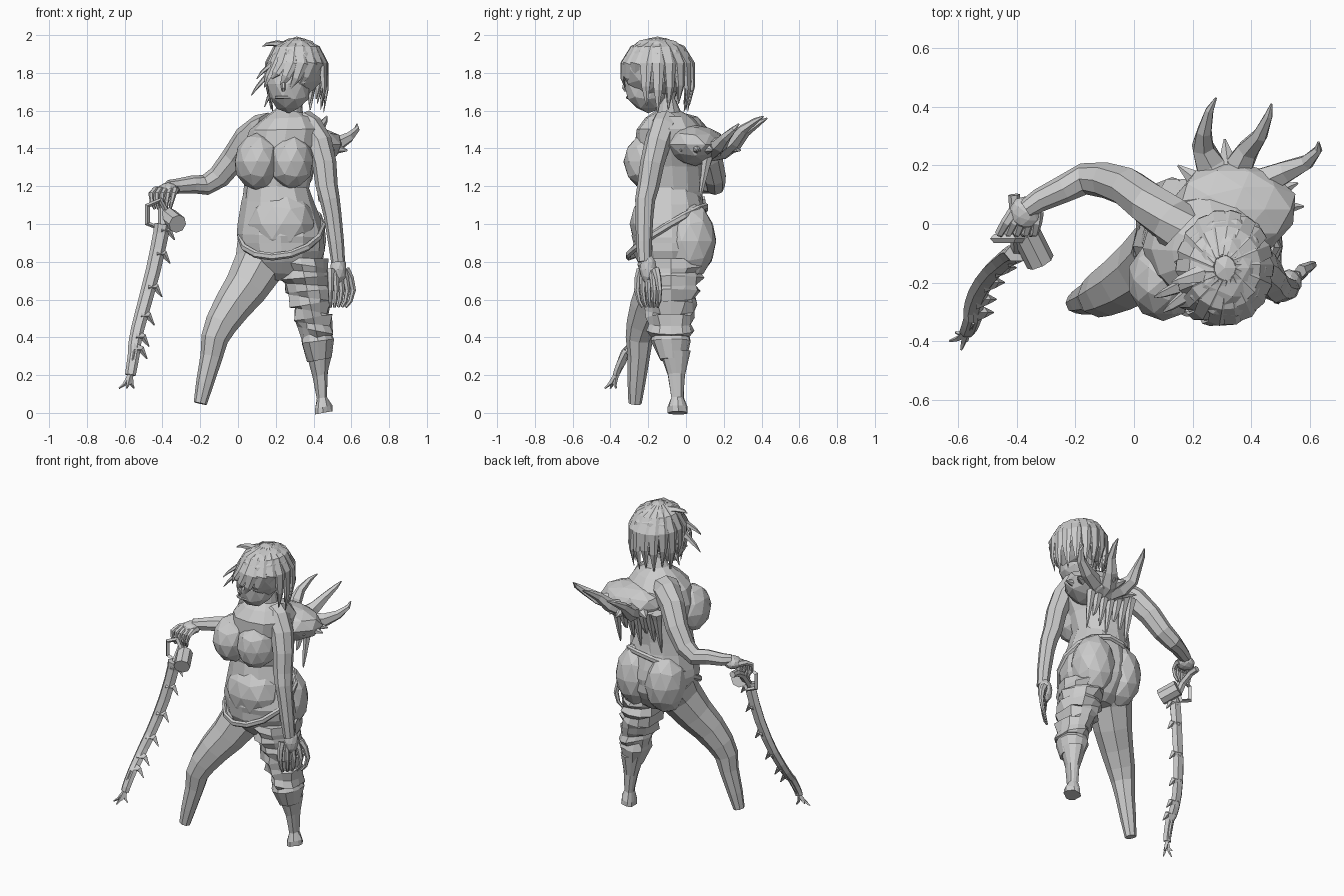
import bpy
import bmesh
import math
import random
from mathutils import Vector

random.seed(4)
if "Cube" in bpy.data.objects:
    bpy.data.objects.remove(bpy.data.objects["Cube"])

clay = bpy.data.materials.new("grey_clay")
clay.use_nodes = True
clay.diffuse_color = (.6, .6, .6, 1)
clay.node_tree.nodes["Principled BSDF"].inputs["Base Color"].default_value = clay.diffuse_color

X, Y, Z = Vector((1, 0, 0)), Vector((0, 1, 0)), Vector((0, 0, 1))


def finish(name, bm):
    bmesh.ops.recalc_face_normals(bm, faces=bm.faces)
    mesh = bpy.data.meshes.new(name)
    bm.to_mesh(mesh)
    bm.free()
    mesh.materials.append(clay)
    part = bpy.data.objects.new(name, mesh)
    bpy.context.collection.objects.link(part)


def circle(sides):
    angles = [math.tau * i / sides for i in range(sides)]
    return [(math.cos(angle), math.sin(angle)) for angle in angles]


def smooth(points, steps):
    """Ease a curve through the points, adding steps between them."""
    points = [Vector(point) for point in points]
    curve = []
    for i in range(len(points) - 1):
        start, end = points[i], points[i + 1]
        leaving = (end - points[max(i - 1, 0)]) / 2
        arriving = (points[min(i + 2, len(points) - 1)] - start) / 2
        for step in range(steps):
            t = step / steps
            curve.append((start + leaving * t).lerp(end - arriving * (1 - t), t))
    return curve + [points[-1]]


def skin(name, rings, closed=False):
    """Join rings of points into one faceted surface."""
    bm = bmesh.new()
    loops = [[bm.verts.new(point) for point in ring] for ring in rings]
    pairs = list(zip(loops, loops[1:]))
    if closed:
        pairs.append((loops[-1], loops[0]))
    else:
        bm.faces.new(loops[0])
        bm.faces.new(loops[-1])
    for low, high in pairs:
        for i in range(len(low)):
            bm.faces.new((low[i - 1], low[i], high[i], high[i - 1]))
    finish(name, bm)


def stack(name, foot, head, widths, depth, steps=2, rough=.006):
    """Level ellipses on an axis from foot to head, with a half width at each height."""
    bottom, top = min(widths), max(widths)
    sections = []
    for height, width in widths.items():
        centre = Vector(foot).lerp(Vector(head), (height - bottom) / (top - bottom))
        sections.append((centre.x, centre.y, height, width))
    rings = []
    for x, y, height, width in smooth(sections, steps):
        tilt = random.uniform(-rough, rough) * 2
        ring = []
        for c, s in circle(12):
            reach = width + random.uniform(-rough, rough)
            ring.append((x + reach * c, y + reach * depth * s, height + tilt * c))
        rings.append(ring)
    skin(name, rings)


def tube(name, points, root, tip, hint=X, sides=6, flat=1, steps=2, power=1, closed=False):
    """Limb along a path, tapering from root radius to tip radius."""
    path = smooth(points, steps)
    last = len(path) - 1
    rings = []
    for i, point in enumerate(path):
        before = path[i - 1] if closed else path[max(i - 1, 0)]
        after = path[(i + 1) % len(path)] if closed else path[min(i + 1, last)]
        along = (after - before).normalized()
        u = (hint - along * hint.dot(along)).normalized()
        v = along.cross(u) * flat
        radius = root + (tip - root) * (i / last) ** power
        rings.append([point + radius * (u * c + v * s) for c, s in circle(sides)])
    skin(name, rings, closed)


def blob(name, centre, size, rough=.03):
    bm = bmesh.new()
    bmesh.ops.create_icosphere(bm, subdivisions=2, radius=1)
    for vert in bm.verts:
        bump = 1 + random.uniform(-rough, rough)
        vert.co = Vector(c + s * bump * n for c, s, n in zip(centre, size, vert.co))
    finish(name, bm)


def hand(side, palm, size, across, bend, curl):
    """Palm with a row of bent, tapering fingers."""
    palm, bend, curl = Vector(palm), Vector(bend), Vector(curl)
    blob(side + "_palm", palm, size)
    for i in range(-2, 3):
        knuckle = palm + across * i * .02
        spread = across * i * .01
        tube(side + "_finger", [knuckle, knuckle + bend + spread, knuckle + curl], .022, .008, across)


# Torso
stack("hips", (.24, -.07), (.21, -.08), {.7: .1, .8: .2, .9: .23, 1: .22, 1.2: .17}, .9)
stack("chest", (.19, -.06), (.29, -.1), {1.1: .17, 1.3: .18, 1.5: .2, 1.6: .07, 1.7: .06}, .9)
blob("belly", (.23, -.16, 1), (.18, .14, .18))
for side, x, buttock in (("right", .1, .13), ("left", .28, .34)):
    blob(side + "_breast", (x, -.19, 1.33), (.12, .14, .15))
    blob(side + "_buttock", (buttock, .02, .91), (.13, .14, .2))

# Slack waistband, low at the front
band = [(.23 + .22 * c, -.1 + .21 * s, .96 + .13 * s + .03 * c) for c, s in circle(14)]
tube("waistband", band, .02, .02, Z, flat=.7, steps=1, closed=True)

# Right leg striding out, left leg in a creased trouser leg and cuff
tube("right_leg", [(.14, -.07, .84), (.04, -.15, .66), (-.09, -.23, .47), (-.14, -.25, .3),
                   (-.2, -.27, .05)], .16, .035, Y, 8, power=.75)
creases = {}
for i in range(13):
    height = .4 + .035 * i
    creases[height] = .08 + .005 * i + .01 * (i % 2)
stack("trouser_leg", (.42, -.08), (.33, -.08), creases, 1.2, 1, .014)
stack("trouser_cuff", (.43, -.07), (.42, -.08), {.28: .06, .38: .09, .42: .08}, 1.2, 1)
stack("left_shin", (.45, -.04), (.43, -.06), {0: .045, .03: .045, .08: .03, .2: .04, .33: .07}, 1.2, 1)

# Arms and hands
tube("left_arm", [(.34, -.1, 1.53), (.43, -.15, 1.43), (.47, -.2, 1.2), (.5, -.22, 1.05),
                  (.53, -.22, .8)], .08, .037, Y, 8)
tube("right_arm", [(.16, -.02, 1.5), (.05, .07, 1.45), (-.1, .15, 1.25), (-.24, .12, 1.21),
                   (-.37, .05, 1.2)], .09, .033, Y, 8)
hand("left", (.53, -.2, .76), (.045, .045, .08), X + Y, (.02, 0, -.11), (0, .01, -.2))
hand("right", (-.37, .04, 1.18), (.055, .055, .04), X, (-.03, -.07, -.02), (-.03, -.06, -.1))

# Weapon: drum, guard, grip, toothed blade and claw tip
tube("grip_drum", [(-.37, -.03, 1.04), (-.32, -.13, 1)], .05, .05, Z, 8)
guard = [(-.43 + .06 * c, -.05, 1.05 + .08 * s) for c, s in circle(5)]
tube("hand_guard", guard, .015, .015, Y, 4, steps=1, closed=True)
tube("grip", [(-.41, .1, 1.13), (-.4, -.02, 1.08), (-.4, -.1, .95)], .02, .025)
spine = [(-.4, -.1, 1), (-.45, -.13, .75), (-.53, -.23, .45), (-.55, -.32, .32), (-.57, -.37, .2)]
tube("blade", spine, .043, .028, flat=.7, steps=3)
for root in smooth(spine, 4)[1:-5:2]:
    tube("blade_tooth", [root, root + X * .04, root + X * .07 - Z * .05], .035, .003, Y, 4, steps=1)
for i in range(-2, 3):
    tip = Vector(spine[-1]) + Vector((.02 * i - .02, .03 * (i % 3) - .06, .02 * (i % 2) - .07))
    tube("blade_claw", [spine[-2], spine[-1], tip], .025, .004, Y, 4)

# Growth on the back with curved horns, side spikes and hanging shreds
core = Vector((.34, .05, 1.42))
blob("back_growth", core, (.21, .16, .11), .06)
for tip in ((.28, .43, 1.56), (.47, .41, 1.57), (.63, .28, 1.53)):
    tip = Vector(tip)
    reach = tip - core
    base = core + Vector((reach.x * .5 - .05, reach.y * .4, -.02))
    middle = tip - Vector((.04, reach.y * .3, .07))
    tube("back_horn", [core, base, middle, tip], .1, .004, Z, power=.7)
for tip in ((.31, .29), (.37, .27), (.56, .14), (.58, .06), (.51, -.03), (.15, .2)):
    tube("growth_spike", [core, (*tip, core.z - .03)], .1, .004, Z)
for i in range(7):
    x = .13 + .05 * i
    tube("back_shred", [(x, .12, 1.4), (x, .1, 1.28), (x, .07, 1.12 + .05 * (i % 3))], .04, .004)

# Head and features
blob("head", (.27, -.2, 1.74), (.12, .13, .15))
tube("nose", [(.24, -.31, 1.76), (.24, -.33, 1.72), (.24, -.31, 1.71)], .012, .01)
tube("mouth", [(.2, -.29, 1.67), (.24, -.31, 1.67), (.28, -.3, 1.67)], .008, .008, Z)

# Hair cap, layered locks and loose flicks
crown = Vector((.31, -.15, 1.83))
blob("hair_cap", crown, (.155, .19, .16), .04)
for layer in (.97, 1.03):
    for c, s in circle(18):
        front = s < -.4
        drop = (.12 if front else .24) - random.uniform(0, .08)
        sweep = -.06 if front else 0
        lock = []
        for spread, fall in ((.2, -.14), (.7, -.1), (.97, -.02), (1, drop / 2), (.9, drop)):
            side = c * .155 * spread * layer + sweep * max(fall, 0) / drop
            lock.append(crown + Vector((side, s * .185 * spread * layer, -fall)))
        tube("hair_lock", lock, .04, .004, Vector((-s, c, 0)), 5, .4, 1, 3)
for tip in ((.07, -.25, 1.68), (.1, -.3, 1.77), (.13, -.2, 1.94), (.14, -.13, 1.62)):
    middle = crown.lerp(Vector(tip), .6) + Z * .06
    tube("hair_flick", [crown + Z * .1, middle, tip], .05, .004, Y, 5, .6)
